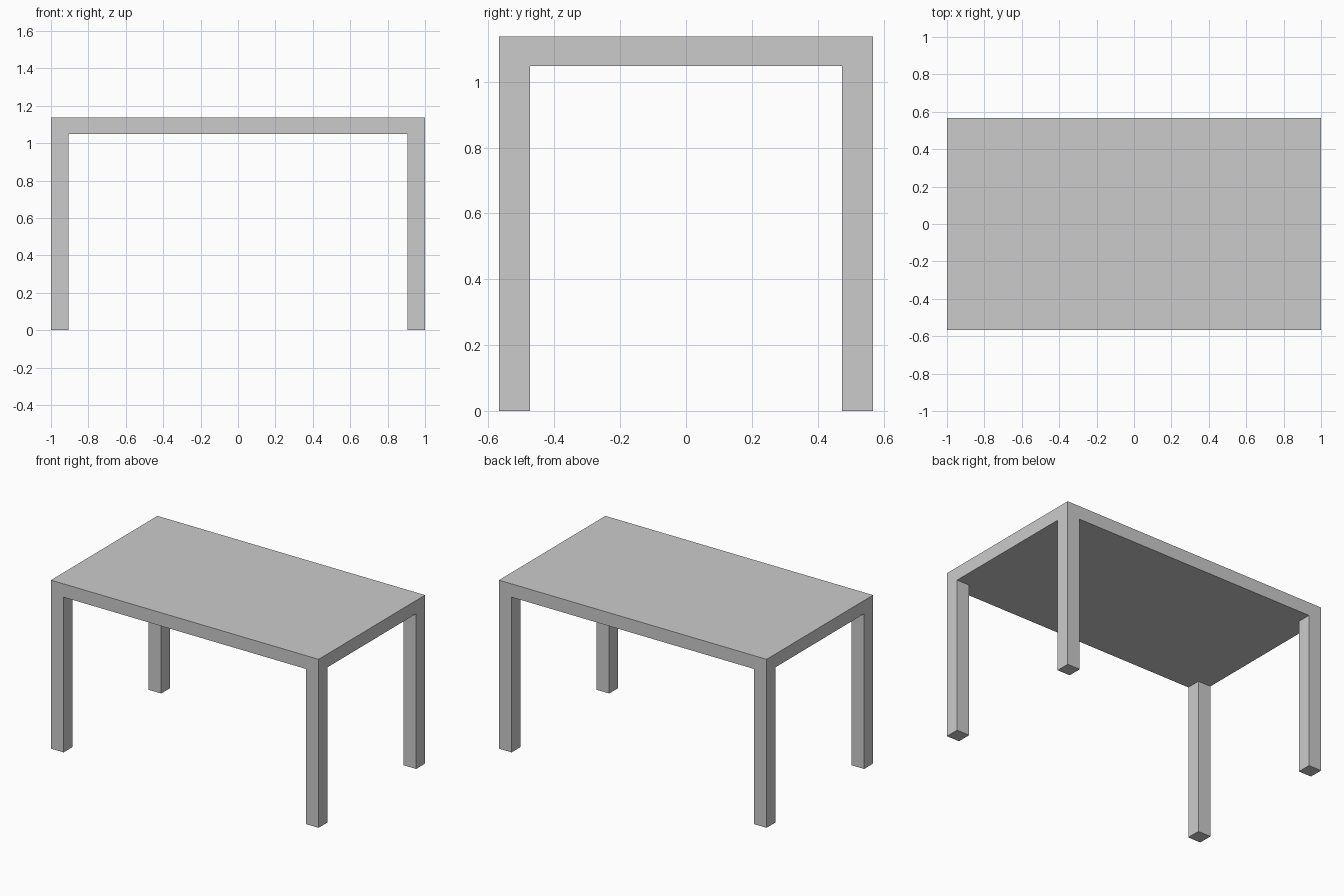
import bpy
import bmesh
from mathutils import Matrix, Vector

if "Cube" in bpy.data.objects:
    bpy.data.objects.remove(bpy.data.objects["Cube"])

WIDTH, DEPTH, HEIGHT = 2.0, 1.136, 1.138
LEG = 0.095          # square leg section
TOP = 0.09           # tabletop thickness
UNDER = HEIGHT - TOP

bm = bmesh.new()

# Tabletop slab
bmesh.ops.create_cube(bm, size=1.0, matrix=(
    Matrix.Translation((0, 0, HEIGHT - TOP / 2))
    @ Matrix.Diagonal((WIDTH, DEPTH, TOP, 1))))

# Cut lines marking the leg footprints
for axis, half in ((Vector((1, 0, 0)), WIDTH / 2), (Vector((0, 1, 0)), DEPTH / 2)):
    for side in (-1, 1):
        bmesh.ops.bisect_plane(bm, geom=bm.verts[:] + bm.edges[:] + bm.faces[:],
                               plane_co=axis * side * (half - LEG), plane_no=axis)

# Legs pulled down from the four underside corners, flush with the top's edges
bm.normal_update()
corners = []
for face in bm.faces:
    c = face.calc_center_median()
    if (face.normal.z < -0.9 and abs(c.x) > WIDTH / 2 - LEG
            and abs(c.y) > DEPTH / 2 - LEG):
        corners.append(face)
feet = bmesh.ops.extrude_discrete_faces(bm, faces=corners)["faces"]
for foot in feet:
    bmesh.ops.translate(bm, verts=foot.verts[:], vec=(0, 0, -UNDER))

bmesh.ops.recalc_face_normals(bm, faces=bm.faces[:])
mesh = bpy.data.meshes.new("table")
bm.to_mesh(mesh)
bm.free()
table = bpy.data.objects.new("table", mesh)
bpy.context.collection.objects.link(table)
